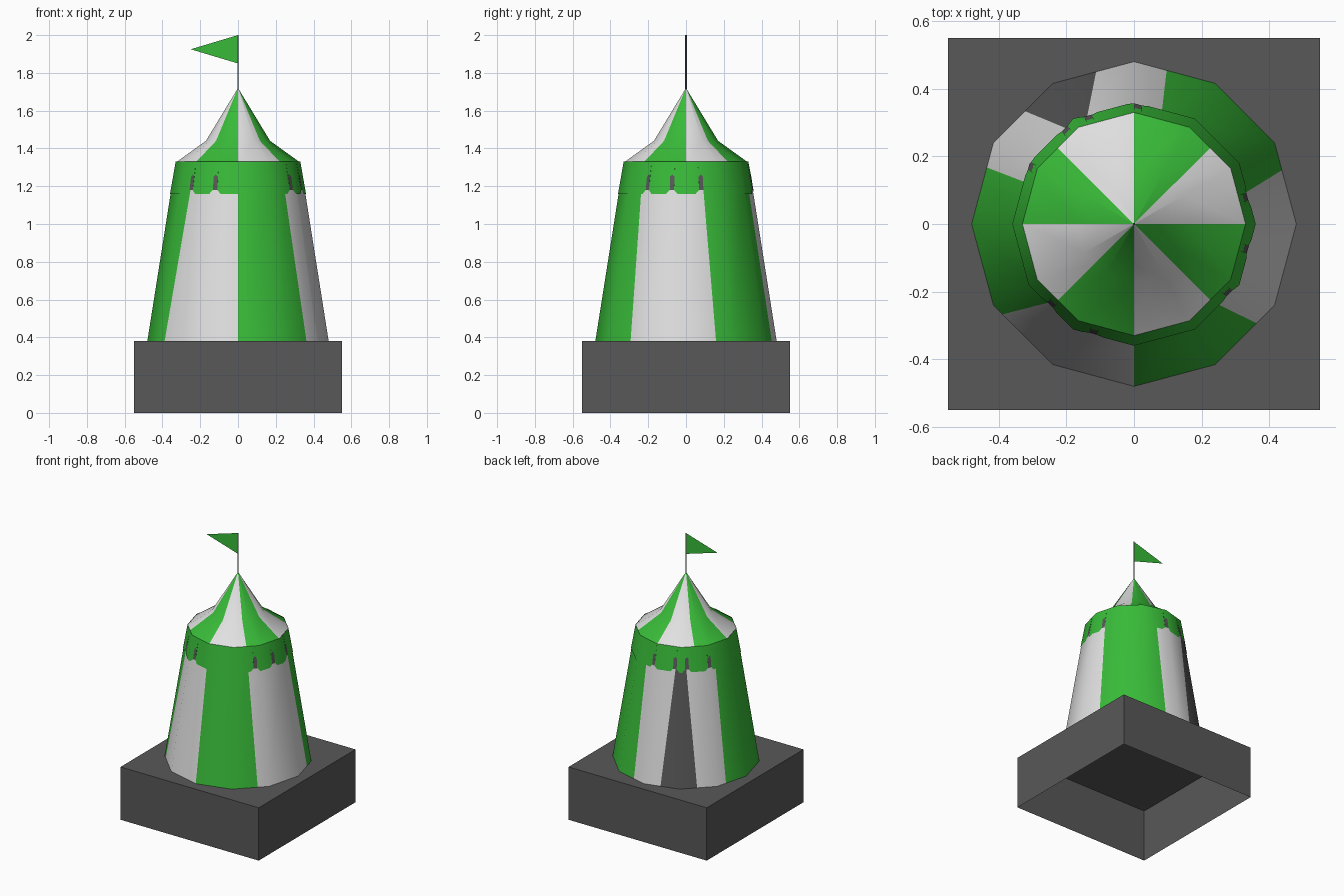
import bpy, bmesh, math
from mathutils import Vector

if "Cube" in bpy.data.objects:
    bpy.data.objects.remove(bpy.data.objects["Cube"])


def material(name, rgb):
    m = bpy.data.materials.new(name)
    m.diffuse_color = (*rgb, 1)
    m.use_nodes = True
    m.node_tree.nodes["Principled BSDF"].inputs["Base Color"].default_value = m.diffuse_color
    return m


WHITE, GREEN, DARK = 0, 1, 2
MATS = [material("canvas white", (0.75, 0.75, 0.75)),
        material("stripe green", (0.04, 0.5, 0.04)),
        material("dark grey", (0.098, 0.098, 0.098))]


def make_object(name, verts, faces, mats, normals=None):
    me = bpy.data.meshes.new(name)
    me.from_pydata(verts, [], faces)
    for m in MATS:
        me.materials.append(m)
    for p, i in zip(me.polygons, mats):
        p.material_index = i
        p.use_smooth = normals is not None
    me.update()
    if normals:
        me.normals_split_custom_set_from_vertices(normals)
    ob = bpy.data.objects.new(name, me)
    bpy.context.collection.objects.link(ob)
    return ob


class Shell:
    """Faces lying on a twelve-sided tapered surface, shaded as if round."""

    def __init__(self):
        self.v, self.f, self.m, self.n = [], [], [], []

    def face(self, points, mat):
        # each point: angle in degrees, radius, height, upward tilt of the normal
        start = len(self.v)
        for a, r, z, tilt in points:
            flat = math.cos(math.radians(15)) / math.cos(math.radians(a % 30 - 15))
            c, s = math.cos(math.radians(a)), math.sin(math.radians(a))
            self.v.append((r * flat * c, r * flat * s, z))
            self.n.append(Vector((c, s, tilt)).normalized())
        self.f.append(list(range(start, len(self.v))))
        self.m.append(mat)

    def build(self, name):
        return make_object(name, self.v, self.f, self.m, self.n)


Z0, Z1, R0, R1 = 0.38, 1.33, 0.48, 0.33
TILT = (R0 - R1) / (Z1 - Z0)


def wall(a, z, out=0.0):
    return (a, R0 + (R1 - R0) * (z - Z0) / (Z1 - Z0) + out, z, TILT)


# Base: a square block, open underneath
bm = bmesh.new()
bmesh.ops.create_cube(bm, size=1)
bmesh.ops.delete(bm, geom=[f for f in bm.faces if f.normal.z < -0.5], context='FACES')
for v in bm.verts:
    v.co = (v.co.x * 1.1, v.co.y * 1.1, (v.co.z + 0.5) * Z0)
base_mesh = bpy.data.meshes.new("base")
bm.to_mesh(base_mesh)
bm.free()
base_mesh.materials.append(MATS[DARK])
bpy.context.collection.objects.link(bpy.data.objects.new("base", base_mesh))

# Walls: stripes as (start at foot, start at valance, colour); the dark one is the entrance
ZV = 1.17
stripes = [(20, 15.5, GREEN), (78, 76, WHITE), (104, 114, DARK), (134, 125, WHITE),
           (159, 159, GREEN), (214.5, 223, WHITE), (270, 270, GREEN),
           (321, 316, WHITE), (380, 375.5, GREEN)]
walls = Shell()
for (b0, t0, col), (b1, t1, _) in zip(stripes, stripes[1:]):
    corners = [(c, c) for c in range(0, 400, 30) if b0 < c < b1]
    cuts = [(b0, t0)] + corners + [(b1, t1)]
    for (p, q), (r, s) in zip(cuts, cuts[1:]):
        # drawn to just above the valance edge, which covers the top
        walls.face([wall(p, Z0), wall(r, Z0), wall(s, ZV + 0.03), wall(q, ZV + 0.03)], col)
walls.build("canvas_walls")

# Valance: green band with a wavy lower edge and small dark slots
slots = [13.5, 88, 113, 126, 151, 224, 249.5, 324, 347.5]
angles = set(range(0, 361, 30))
for s in slots:
    angles |= {s - 5, s - 2, s, s + 2, s + 5}
angles = sorted(angles)


def gap(a):
    return min(abs(a - s) for s in slots)


def hem(a):
    return 1.16 + 0.02 * (1 if gap(a) <= 2 else max(0, (5 - gap(a)) / 3))


valance = Shell()
OUT = 0.003
for a, b in zip(angles, angles[1:]):
    lo_a, lo_b = hem(a), hem(b)
    if gap((a + b) / 2) < 2:
        top_a, top_b = [1.262 if gap(x) < 1 else 1.25 for x in (a, b)]
        valance.face([wall(a, lo_a, OUT), wall(b, lo_b, OUT),
                      wall(b, top_b, OUT), wall(a, top_a, OUT)], DARK)
        lo_a, lo_b = top_a, top_b
    valance.face([wall(a, lo_a, OUT), wall(b, lo_b, OUT), wall(b, Z1), wall(a, Z1)], GREEN)
valance.build("valance")

# Roof: flared cone in eight alternating sectors
rings = [(0.33, 1.325, 1.2), (0.17, 1.44, 0.95), (0.0, 1.72, 0.6)]
roof = Shell()
roof_angles = sorted(set(range(0, 361, 30)) | set(range(0, 361, 45)))
for a, b in zip(roof_angles, roof_angles[1:]):
    col = WHITE if int((a + b) / 2 // 45) % 2 == 0 else GREEN
    (e, m, t) = rings
    roof.face([(a, *e), (b, *e), (b, *m), (a, *m)], col)
    roof.face([(a, *m), (b, *m), ((a + b) / 2, *t)], col)
roof.build("roof")

# Flag pole and pennant
bpy.ops.mesh.primitive_cylinder_add(vertices=6, radius=0.004, depth=0.3, location=(0, 0, 1.85))
pole = bpy.context.object
pole.name = "flag_pole"
pole.data.materials.append(MATS[DARK])
make_object("pennant", [(0, 0, 2.0), (-0.25, 0, 1.925), (0, 0, 1.85)], [(0, 1, 2)], [GREEN])
